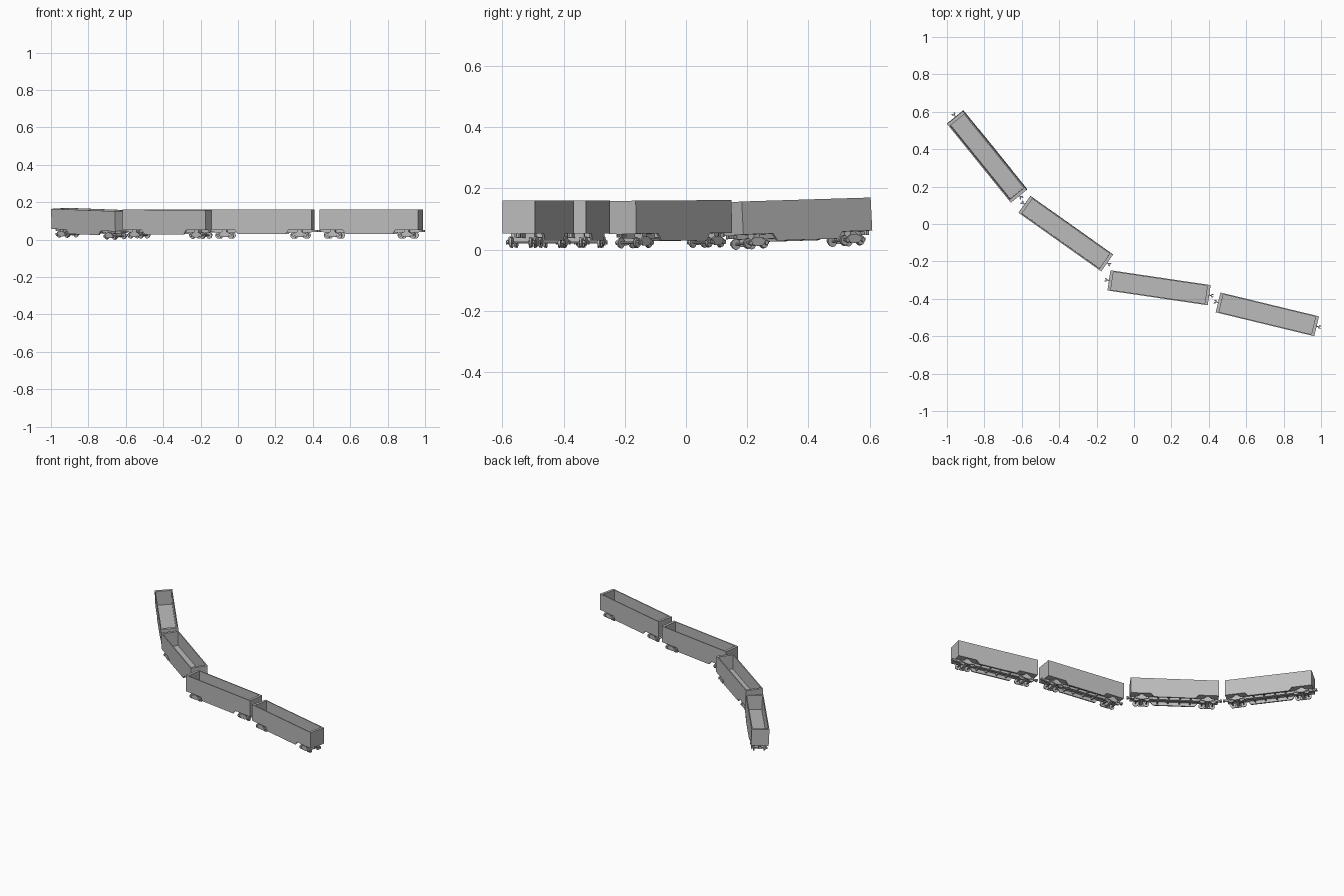
import bpy, bmesh
from math import radians, cos, sin, tau
from mathutils import Matrix, Vector, Euler

cube = bpy.data.objects.get("Cube")
if cube:
    bpy.data.objects.remove(cube, do_unlink=True)

grey = bpy.data.materials.new("wagon grey")
grey.use_nodes = True
grey.diffuse_color = (0.5, 0.5, 0.5, 1)
grey.node_tree.nodes["Principled BSDF"].inputs["Base Color"].default_value = (0.5, 0.5, 0.5, 1)

HL, HW = 0.271, 0.0545          # half length and half width of a wagon body
BASE, FLOOR, TOP, SKIRT = 0.045, 0.058, 0.153, 0.022
BOGIE, AXLE, RADIUS = 0.203, 0.033, 0.016


def box(bm, x0, x1, y0, y1, z0, z1):
    geo = bmesh.ops.create_cube(bm, size=1)
    size = Vector((x1 - x0, y1 - y0, z1 - z0))
    mid = Vector((x0 + x1, y0 + y1, z0 + z1)) / 2
    for v in geo["verts"]:
        v.co = v.co * size + mid


def prism(bm, points, a, b, axis="Y"):
    """Extrude a closed profile from a to b, along Y (x,z profile) or Z (x,y profile)."""
    def place(p, h):
        return (p[0], h, p[1]) if axis == "Y" else (p[0], p[1], h)
    near = [bm.verts.new(place(p, a)) for p in points]
    far = [bm.verts.new(place(p, b)) for p in points]
    faces = [bm.faces.new(near), bm.faces.new(far[::-1])]
    n = len(points)
    for i in range(n):
        j = (i + 1) % n
        faces.append(bm.faces.new((near[j], near[i], far[i], far[j])))
    bmesh.ops.recalc_face_normals(bm, faces=faces)


def disc(bm, x, z, r, y0, y1, sides=16):
    prism(bm, [(x + r * cos(tau * i / sides), z + r * sin(tau * i / sides))
               for i in range(sides)], y0, y1)


def mirrored(half):
    """Complete a profile listed on its +x half."""
    return half + [(-x, z) for x, z in reversed(half)]


def body(bm):
    # Open tub: floor block, then the rim and inner walls by insetting the top
    box(bm, -HL, HL, -HW, HW, BASE, TOP)
    bm.faces.ensure_lookup_table()
    top = max(bm.faces, key=lambda f: f.calc_center_median().z)
    bmesh.ops.inset_region(bm, faces=[top], thickness=0.009)
    for v in top.verts:
        v.co.x -= 0.011 if v.co.x > 0 else -0.011
    inner = bmesh.ops.extrude_discrete_faces(bm, faces=[top])["faces"][0]
    for v in inner.verts:
        v.co.z = FLOOR


def side_skirts(bm):
    # Side sills that drop between the bogies
    profile = mirrored([(0.147, BASE + 0.002), (0.128, SKIRT)])
    for s in (-1, 1):
        prism(bm, profile, s * (HW - 0.008), s * HW)


def underframe(bm):
    # Centre sill, cross members and bogie pivots
    box(bm, -HL + 0.01, HL - 0.01, -0.009, 0.009, 0.03, BASE)
    for x in (-0.1, -0.035, 0.035, 0.1):
        box(bm, x - 0.004, x + 0.004, -HW + 0.008, HW - 0.008, 0.032, BASE)
    for x in (-BOGIE, BOGIE):
        box(bm, x - 0.012, x + 0.012, -0.04, 0.04, 0.034, BASE)


def wheels(bm):
    for c in (-BOGIE, BOGIE):
        for x in (c - AXLE, c + AXLE):
            disc(bm, x, RADIUS, 0.004, -0.048, 0.048, 8)
            for s in (-1, 1):
                disc(bm, x, RADIUS, RADIUS, s * 0.031, s * 0.037)
                disc(bm, x, RADIUS, RADIUS + 0.002, s * 0.029, s * 0.031)


def bogie_frames(bm):
    half = [(0.012, 0.036), (0.030, 0.025), (0.044, 0.023),
            (0.044, 0.014), (0.026, 0.014), (0.014, 0.007)]
    for c in (-BOGIE, BOGIE):
        profile = [(c + x, z) for x, z in mirrored(half)]
        for s in (-1, 1):
            prism(bm, profile, s * 0.040, s * 0.046)
            for x in (c - AXLE, c + AXLE):
                disc(bm, x, RADIUS, 0.007, s * 0.046, s * 0.050, 10)
        box(bm, c - 0.009, c + 0.009, -0.044, 0.044, 0.014, 0.034)


def couplers(bm):
    # Shank and hooked knuckle at each end
    hook = [(0, -0.003), (0.009, -0.003), (0.012, -0.009), (0.022, -0.009),
            (0.023, -0.004), (0.015, -0.003), (0.014, 0.003), (0.022, 0.004),
            (0.022, 0.010), (0.013, 0.009), (0.009, 0.003), (0, 0.003)]
    for s in (-1, 1):
        prism(bm, [(s * (HL + x), s * y) for x, y in hook], 0.033, 0.045, "Z")
        ends = sorted((s * (HL - 0.04), s * HL))
        box(bm, *ends, -0.005, 0.005, 0.034, 0.044)


def part_mesh(name, build):
    bm = bmesh.new()
    build(bm)
    mesh = bpy.data.meshes.new(name)
    bm.to_mesh(mesh)
    bm.free()
    mesh.materials.append(grey)
    return mesh


parts = {"body": body, "side_skirts": side_skirts, "underframe": underframe,
         "wheels": wheels, "bogie_frames": bogie_frames, "couplers": couplers}
meshes = {name: part_mesh(name, build) for name, build in parts.items()}

# Each wagon: x, y, z, heading in degrees, roll and pitch in radians
wagons = [(-0.783, 0.366, 0.008, -51, 0.05, 0.024),
          (-0.364, -0.05, 0.007, -35.3, 0.015, 0.004),
          (0.134, -0.341, 0.007, -8.4, 0, 0),
          (0.713, -0.483, 0.007, -13.6, 0, 0)]
for number, (x, y, z, heading, roll, pitch) in enumerate(wagons, 1):
    pose = Matrix.Translation((x, y, z)) @ Euler((roll, pitch, radians(heading))).to_matrix().to_4x4()
    for name, mesh in meshes.items():
        part = bpy.data.objects.new(f"wagon_{number}_{name}", mesh)
        part.matrix_world = pose
        bpy.context.collection.objects.link(part)
